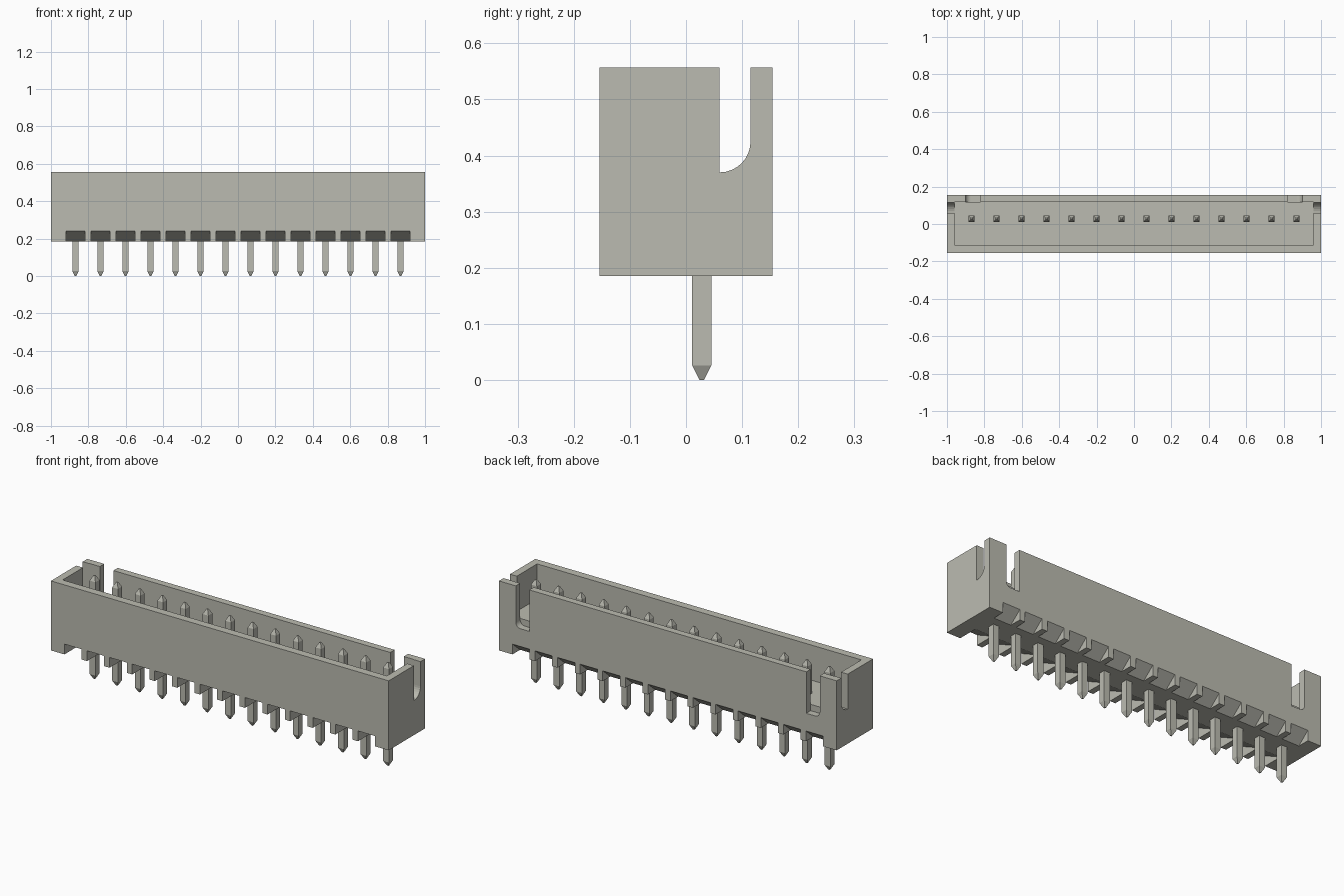
import bpy
import bmesh
import math
from mathutils import Vector

cube = bpy.data.objects.get("Cube")
if cube:
    bpy.data.objects.remove(cube, do_unlink=True)

PINS, PITCH, PIN_Y = 14, 0.1337, 0.028
BOTTOM, TOP, FLOOR = 0.185, 0.557, 0.369
HALF_Y, BACK_IN, FRONT_IN, END_IN = 0.154, 0.117, -0.112, 0.96
pin_xs = [(i - (PINS - 1) / 2) * PITCH for i in range(PINS)]

mat = bpy.data.materials.new("warm_grey")
mat.use_nodes = True
colour = (0.50, 0.50, 0.44, 1)
mat.diffuse_color = colour
mat.node_tree.nodes["Principled BSDF"].inputs["Base Color"].default_value = colour


def add_prism(bm, points, depth):
    """Closed prism: a flat outline pushed along the depth vector."""
    a = [bm.verts.new(p) for p in points]
    b = [bm.verts.new(Vector(p) + Vector(depth)) for p in points]
    n = len(a)
    bm.faces.new(a)
    bm.faces.new(b[::-1])
    for i in range(n):
        bm.faces.new((a[i], b[i], b[(i + 1) % n], a[(i + 1) % n]))


def add_box(bm, x0, x1, y0, y1, z0, z1):
    add_prism(bm, [(x0, y0, z0), (x1, y0, z0), (x1, y1, z0), (x0, y1, z0)], (0, 0, z1 - z0))


def finish(bm, name):
    bmesh.ops.recalc_face_normals(bm, faces=bm.faces)
    mesh = bpy.data.meshes.new(name)
    bm.to_mesh(mesh)
    bm.free()
    mesh.materials.append(mat)
    obj = bpy.data.objects.new(name, mesh)
    bpy.context.collection.objects.link(obj)
    return obj


def cut(target, bm, name):
    """Subtract the cutter shape from the target and discard it."""
    cutter = finish(bm, name)
    cutter.hide_render = True
    mod = target.modifiers.new(name, 'BOOLEAN')
    mod.operation = 'DIFFERENCE'
    mod.solver = 'EXACT'
    mod.object = cutter
    bpy.context.view_layer.objects.active = target
    bpy.ops.object.modifier_apply(modifier=mod.name)
    bpy.data.objects.remove(cutter, do_unlink=True)


def arc(cx, cy, r, a0, a1, steps=8):
    angles = [math.radians(a0 + (a1 - a0) * i / steps) for i in range(steps + 1)]
    return [(cx + r * math.cos(a), cy + r * math.sin(a)) for a in angles]


# Housing block
bm = bmesh.new()
add_box(bm, -1, 1, -HALF_Y, HALF_Y, BOTTOM, TOP)
housing = finish(bm, "housing")

# Open cavity
bm = bmesh.new()
add_box(bm, -END_IN, END_IN, FRONT_IN, BACK_IN, FLOOR, TOP + 0.1)
cut(housing, bm, "cavity_cutter")

# Slots in the end walls and the back wall, each with one rounded lower corner
bm = bmesh.new()
end_profile = arc(0.06, 0.425, 0.055, -90, 0) + [(0.115, 0.7), (0.06, 0.7)]
back_profile = [(0.82, 0.335)] + arc(0.872, 0.363, 0.028, -90, 0) + [(0.90, 0.7), (0.82, 0.7)]
for s in (-1, 1):
    add_prism(bm, [(s * 0.93, y, z) for y, z in end_profile], (s * 0.12, 0, 0))
    add_prism(bm, [(s * x, BACK_IN, z) for x, z in back_profile], (0, 0.1, 0))
cut(housing, bm, "slot_cutter")

# Sloped wedge notches under the front and back edges, one pair per pin
bm = bmesh.new()
for x in pin_xs:
    for side, depth in ((-1, 0.11), (1, 0.065)):
        slope = 0.055 / depth
        over = 0.02
        outline = [(HALF_Y - depth - over, BOTTOM - over * slope),
                   (HALF_Y + over, BOTTOM - over * slope),
                   (HALF_Y + over, BOTTOM + 0.055 + over * slope)]
        add_prism(bm, [(x - 0.051, side * y, z) for y, z in outline], (0.102, 0, 0))
cut(housing, bm, "notch_cutter")

# Square pins with tapered tips at both ends
bm = bmesh.new()
rings = []
for z, h in ((0, 0.004), (0.026, 0.017), (0.526, 0.017), (0.552, 0.004)):
    rings.append([bm.verts.new((sx * h, sy * h, z))
                  for sx, sy in ((-1, -1), (1, -1), (1, 1), (-1, 1))])
bm.faces.new(rings[0][::-1])
bm.faces.new(rings[-1])
for lo, hi in zip(rings, rings[1:]):
    for i in range(4):
        j = (i + 1) % 4
        bm.faces.new((lo[i], lo[j], hi[j], hi[i]))
first = finish(bm, "pin_1")
first.location = (pin_xs[0], PIN_Y, 0)
for i, x in enumerate(pin_xs[1:], 2):
    pin = bpy.data.objects.new(f"pin_{i}", first.data)
    pin.location = (x, PIN_Y, 0)
    bpy.context.collection.objects.link(pin)
